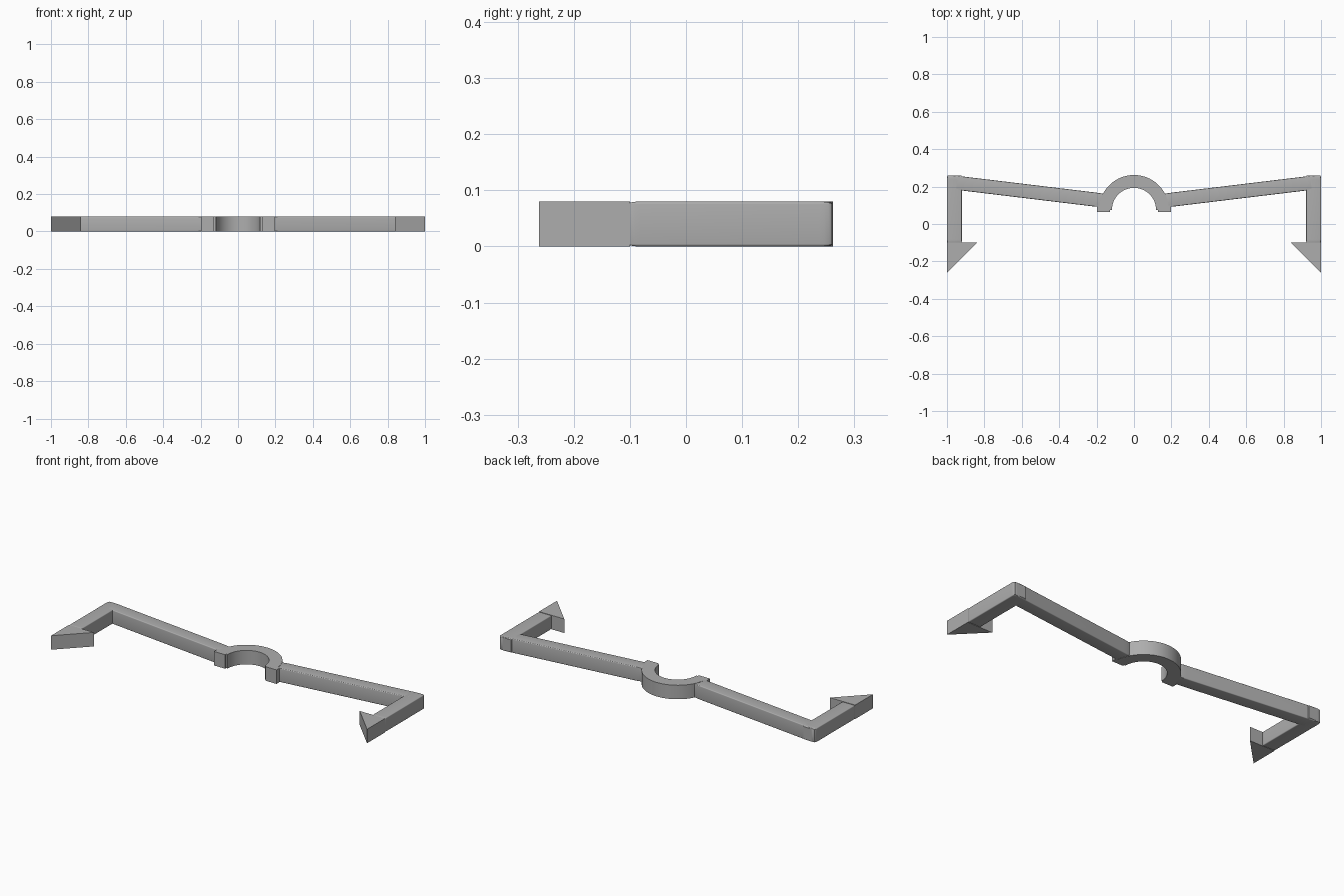
import bpy, bmesh, math
from mathutils import Matrix, Vector

if "Cube" in bpy.data.objects:
    bpy.data.objects.remove(bpy.data.objects["Cube"])

H = 0.08  # thickness of the whole part

grey = bpy.data.materials.new("plain grey")
grey.diffuse_color = (0.42, 0.42, 0.42, 1)
grey.use_nodes = True
grey.node_tree.nodes["Principled BSDF"].inputs["Base Color"].default_value = grey.diffuse_color


def finish(name, bm, mirror=True):
    bmesh.ops.recalc_face_normals(bm, faces=bm.faces[:])
    me = bpy.data.meshes.new(name)
    bm.to_mesh(me)
    bm.free()
    me.materials.append(grey)
    ob = bpy.data.objects.new(name, me)
    bpy.context.collection.objects.link(ob)
    if mirror:
        ob.modifiers.new("mirror", 'MIRROR')
    bpy.context.view_layer.objects.active = ob
    ob.select_set(True)
    bpy.ops.object.shade_smooth_by_angle(angle=math.radians(30))
    ob.select_set(False)
    return ob


def soft_bar(name, a, b, width):
    """Rounded cube stretched between two plan points."""
    a, b = Vector(a), Vector(b)
    d, mid = b - a, (a + b) / 2
    bm = bmesh.new()
    bmesh.ops.create_cube(bm, size=1)
    bmesh.ops.bevel(bm, geom=bm.edges[:], offset=0.06, segments=4,
                    profile=0.5, affect='EDGES')
    m = (Matrix.Translation((mid.x, mid.y, H / 2))
         @ Matrix.Rotation(math.atan2(d.y, d.x), 4, 'Z')
         @ Matrix.Diagonal((d.length, width, H, 1)))
    bm.transform(m)
    return finish(name, bm)


def prism(name, pts, mirror=True):
    """Plan outline extruded to the common thickness."""
    bm = bmesh.new()
    face = bm.faces.new([bm.verts.new((x, y, 0)) for x, y in pts])
    new = bmesh.ops.extrude_face_region(bm, geom=[face])["geom"]
    bmesh.ops.translate(bm, vec=(0, 0, H),
                        verts=[v for v in new if isinstance(v, bmesh.types.BMVert)])
    return finish(name, bm, mirror)


# Sloping arms and straight legs
soft_bar("arm", (0.16, 0.125), (0.996, 0.226), 0.075)
soft_bar("leg", (0.96, -0.104), (0.96, 0.26), 0.08)

# Barbed triangular hooks
prism("hook", [(1, -0.1), (0.84, -0.1), (1, -0.262)])

# Half-ring clip in the middle, with short straight feet
N, CY, RO, RI = 40, 0.075, 0.187, 0.118
RO_X, RI_X = 0.187, 0.118


def arc(r, flip):
    p = [(r * math.cos(math.pi * i / N), CY + r * math.sin(math.pi * i / N))
         for i in range(N + 1)]
    return p[::-1] if flip else p


prism("clip_ring", arc(RO, False) + arc(RI, True), mirror=False)
prism("clip_foot", [(0.127, 0.065), (0.198, 0.065), (0.198, 0.1), (0.127, 0.1)])
